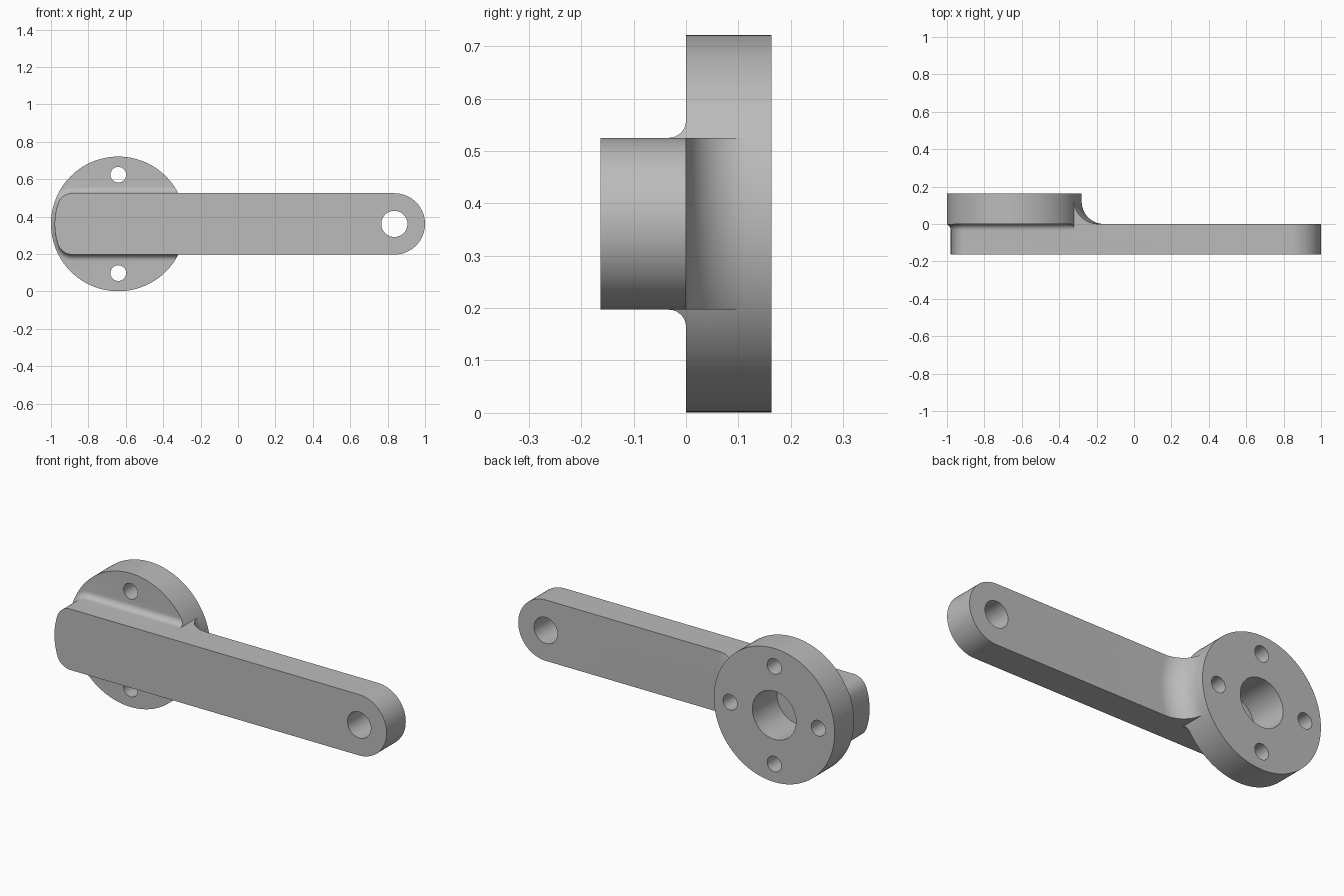
import bpy, bmesh
from math import sin, cos, pi, atan2, sqrt

if "Cube" in bpy.data.objects:
    bpy.data.objects.remove(bpy.data.objects["Cube"], do_unlink=True)

HUB_X, ARM_X, MID_Z = -0.64, 0.836, 0.361
HUB_R, HALF, THICK = 0.36, 0.164, 0.163
END_R, CORNER_R = 0.34, 0.08
SIDE_FILLET, ROOT_FILLET = 0.033, 0.12

steel = bpy.data.materials.new("plain grey")
steel.use_nodes = True
GREY = (0.5, 0.5, 0.5, 1)
steel.diffuse_color = GREY
steel.node_tree.nodes["Principled BSDF"].inputs["Base Color"].default_value = GREY


def loft(name, rings, closed=False):
    """Skin a list of equal-length point rings, capped unless it closes on itself."""
    bm = bmesh.new()
    loops = [[bm.verts.new(p) for p in ring] for ring in rings]
    n = len(loops[0])
    pairs = list(zip(loops, loops[1:] + loops[:1])) if closed else list(zip(loops, loops[1:]))
    for a, b in pairs:
        for i in range(n):
            j = (i + 1) % n
            bm.faces.new((a[i], a[j], b[j], b[i]))
    if not closed:
        bm.faces.new(loops[0])
        bm.faces.new(loops[-1])
    bmesh.ops.recalc_face_normals(bm, faces=bm.faces)
    mesh = bpy.data.meshes.new(name)
    bm.to_mesh(mesh)
    bm.free()
    mesh.materials.append(steel)
    ob = bpy.data.objects.new(name, mesh)
    bpy.context.collection.objects.link(ob)
    return ob


def cylinder(name, x, z, r, y0, y1, n=48):
    circle = [(x + r * cos(2 * pi * i / n), z + r * sin(2 * pi * i / n)) for i in range(n)]
    return loft(name, [[(u, y, v) for u, v in circle] for y in (y0, y1)])


def combine(target, tool, operation):
    """Apply a boolean and discard the tool."""
    mod = target.modifiers.new(operation, 'BOOLEAN')
    mod.operation, mod.object, mod.solver = operation, tool, 'EXACT'
    bpy.context.view_layer.objects.active = target
    bpy.ops.object.modifier_apply(modifier=mod.name)
    bpy.data.objects.remove(tool, do_unlink=True)


def arm_outline(y, grow=0.0):
    """Round far end, rounded corners and a shallow arc concentric with the hub."""
    cz = HALF - CORNER_R
    cx = sqrt((END_R - CORNER_R) ** 2 - cz ** 2)
    t = atan2(cz, cx)
    arcs = [(ARM_X, 0, HALF, -pi / 2, pi / 2, 32),
            (HUB_X - cx, cz, CORNER_R, pi / 2, pi - t, 10),
            (HUB_X, 0, END_R, pi - t, pi + t, 16),
            (HUB_X - cx, -cz, CORNER_R, pi + t, 3 * pi / 2, 10)]
    points = []
    for k, (x, z, r, a0, a1, n) in enumerate(arcs):
        for i in range(n + 1):
            if k in (2, 3) and i == 0:
                continue
            a = a0 + (a1 - a0) * i / n
            points.append((x + (r + grow) * cos(a), y, MID_Z + z + (r + grow) * sin(a)))
    return points


# Arm and hub disc
arm = loft("crank_arm", [arm_outline(-THICK), arm_outline(0)])
hub = cylinder("hub", HUB_X, MID_Z, HUB_R, 0, THICK, 128)

# Small fillet where the arm sides meet the hub face, trimmed to the hub edge
steps = [i / 8 * pi / 2 for i in range(9)]
rings = [arm_outline(-SIDE_FILLET * (1 - sin(a)), SIDE_FILLET * (1 - cos(a))) for a in steps]
skirt = loft("side_fillet", rings + [arm_outline(0.05, SIDE_FILLET)])
combine(skirt, cylinder("trim", HUB_X, MID_Z, HUB_R, -0.1, THICK, 128), 'INTERSECT')

# Large fillet from the hub rim onto the back of the arm, trimmed to the arm width
profile = [(0.3, -0.05), (HUB_R + ROOT_FILLET, -0.05)]
profile += [(HUB_R + ROOT_FILLET * (1 - sin(a)), ROOT_FILLET * (1 - cos(a)))
            for a in [i / 14 * pi / 2 for i in range(15)]]
profile.append((0.3, ROOT_FILLET))
root = loft("root_fillet", [[(HUB_X + r * cos(a), y, MID_Z + r * sin(a)) for r, y in profile]
                            for a in [2 * pi * i / 128 for i in range(128)]], closed=True)
box = loft("trim", [[(x, y, MID_Z + z) for x, z in
                     ((-0.45, -HALF), (0, -HALF), (0, HALF), (-0.45, HALF))]
                    for y in (-0.1, 0.2)])
combine(root, box, 'INTERSECT')

for part in (skirt, hub, root):
    combine(arm, part, 'UNION')

# Pin hole, blind hub bore and four bolt holes
cuts = [(ARM_X, MID_Z, 0.07, -0.3, 0.3), (HUB_X, MID_Z, 0.13, -0.045, 0.3)]
for k in range(4):
    a = k * pi / 2
    floor = 0.0 if k % 2 == 0 else -0.3
    cuts.append((HUB_X + 0.263 * cos(a), MID_Z + 0.263 * sin(a), 0.042, floor, 0.3))
for cut in cuts:
    combine(arm, cylinder("cutter", *cut), 'DIFFERENCE')

bpy.ops.object.select_all(action='DESELECT')
arm.select_set(True)
bpy.context.view_layer.objects.active = arm
bpy.ops.object.shade_smooth_by_angle(angle=0.5)
